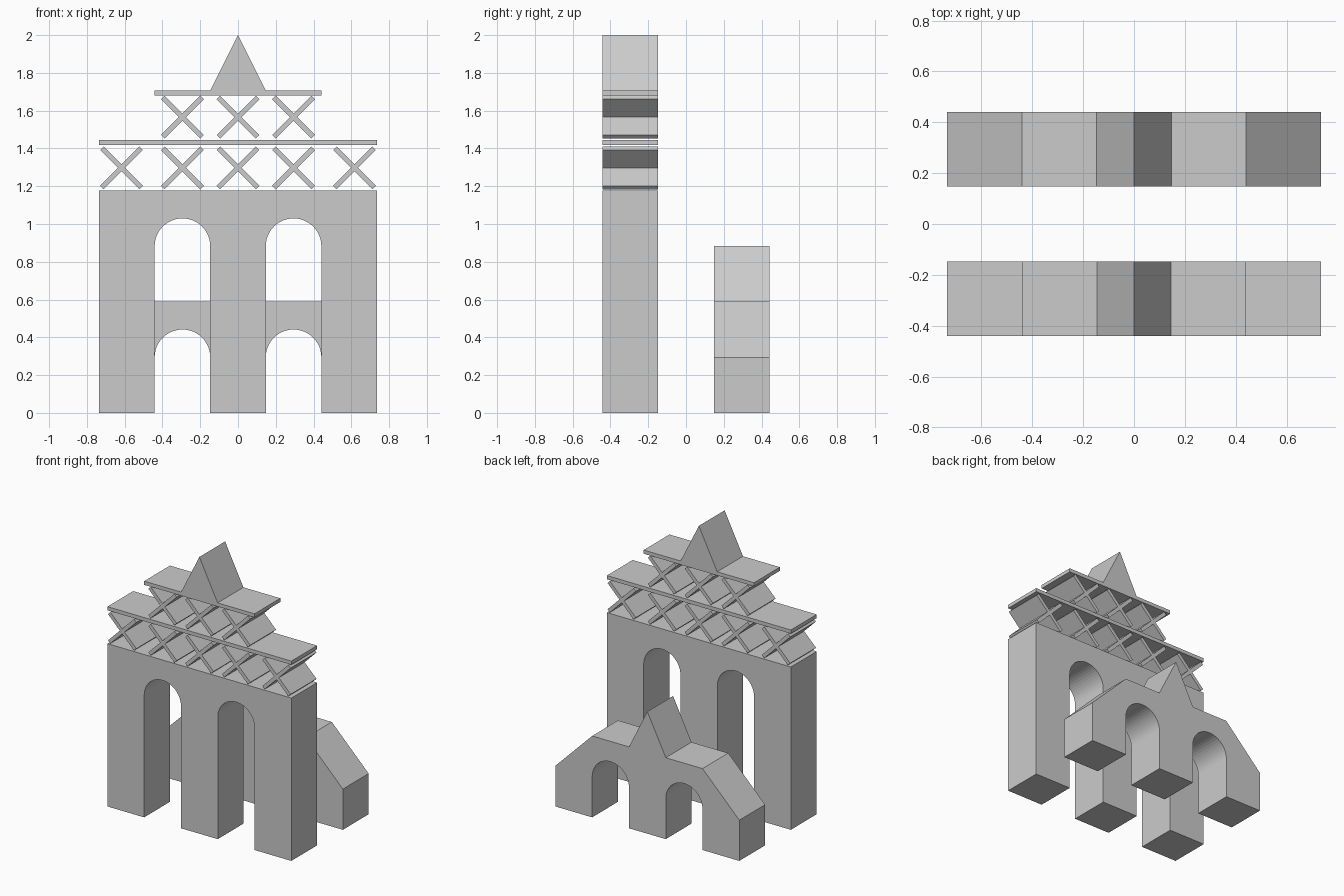
import bpy, bmesh, math

if "Cube" in bpy.data.objects:
    bpy.data.objects.remove(bpy.data.objects["Cube"])

U = 0.2942          # building-block module
H = U / 2
FRONT_Y, BACK_Y = -U, U   # centre planes of the two structures
T = 0.0265          # plank thickness
ARCH_SIDES = 24


def prism(name, outline, yc):
    """Extrude an x-z outline by one module in depth, centred on yc."""
    bm = bmesh.new()
    face = bm.faces.new([bm.verts.new((x, yc - H, z)) for x, z in outline])
    new = bmesh.ops.extrude_face_region(bm, geom=[face])["geom"]
    verts = [g for g in new if isinstance(g, bmesh.types.BMVert)]
    bmesh.ops.translate(bm, verts=verts, vec=(0, U, 0))
    bmesh.ops.recalc_face_normals(bm, faces=bm.faces)
    mesh = bpy.data.meshes.new(name)
    bm.to_mesh(mesh)
    bm.free()
    obj = bpy.data.objects.new(name, mesh)
    bpy.context.collection.objects.link(obj)
    return obj


def plank(name, x, z, length, angle=0.0):
    """Thin board seen end-on from the front, turned by angle about y."""
    c, s = math.cos(angle), math.sin(angle)
    corners = [(-length / 2, -T / 2), (length / 2, -T / 2),
               (length / 2, T / 2), (-length / 2, T / 2)]
    return prism(name, [(x + a * c - b * s, z + a * s + b * c)
                        for a, b in corners], FRONT_Y)


def arched_base(spring):
    """Bottom outline, left to right: three piers and two round arches."""
    pts = [(-2.5 * U, 0)]
    for cx in (-U, U):
        pts.append((cx - H, 0))
        for i in range(ARCH_SIDES + 1):
            a = math.pi * (1 - i / ARCH_SIDES)
            pts.append((cx + H * math.cos(a), spring + H * math.sin(a)))
        pts.append((cx + H, 0))
    return pts + [(2.5 * U, 0)]


# Tall front arcade
prism("front_arcade", arched_base(3 * U) + [(2.5 * U, 4 * U), (-2.5 * U, 4 * U)], FRONT_Y)

# Low rear arcade with sloped shoulders and a central gable
rear_top = [(2.5 * U, U), (1.5 * U, 2 * U), (H, 2 * U), (0, 3 * U),
            (-H, 2 * U), (-1.5 * U, 2 * U), (-2.5 * U, U)]
prism("rear_arcade", arched_base(U) + rear_top, BACK_Y)

# Two tiers of crossed planks, each carrying a flat deck
tiers = [("lower", 1.297, (-0.617, -U, 0, U, 0.617), 1.431, 5 * U),
         ("upper", 1.566, (-U, 0, U), 1.694, 3 * U)]
for tier, z, centres, deck_z, deck_len in tiers:
    for i, x in enumerate(centres, 1):
        for side, angle in (("rising", 45), ("falling", -45)):
            plank(f"{tier}_cross_{i}_{side}", x, z, U, math.radians(angle))
    plank(f"{tier}_deck", 0, deck_z, deck_len)

# Gable roof block on top
prism("top_gable", [(-H, 2 - U), (H, 2 - U), (0, 2)], FRONT_Y)
